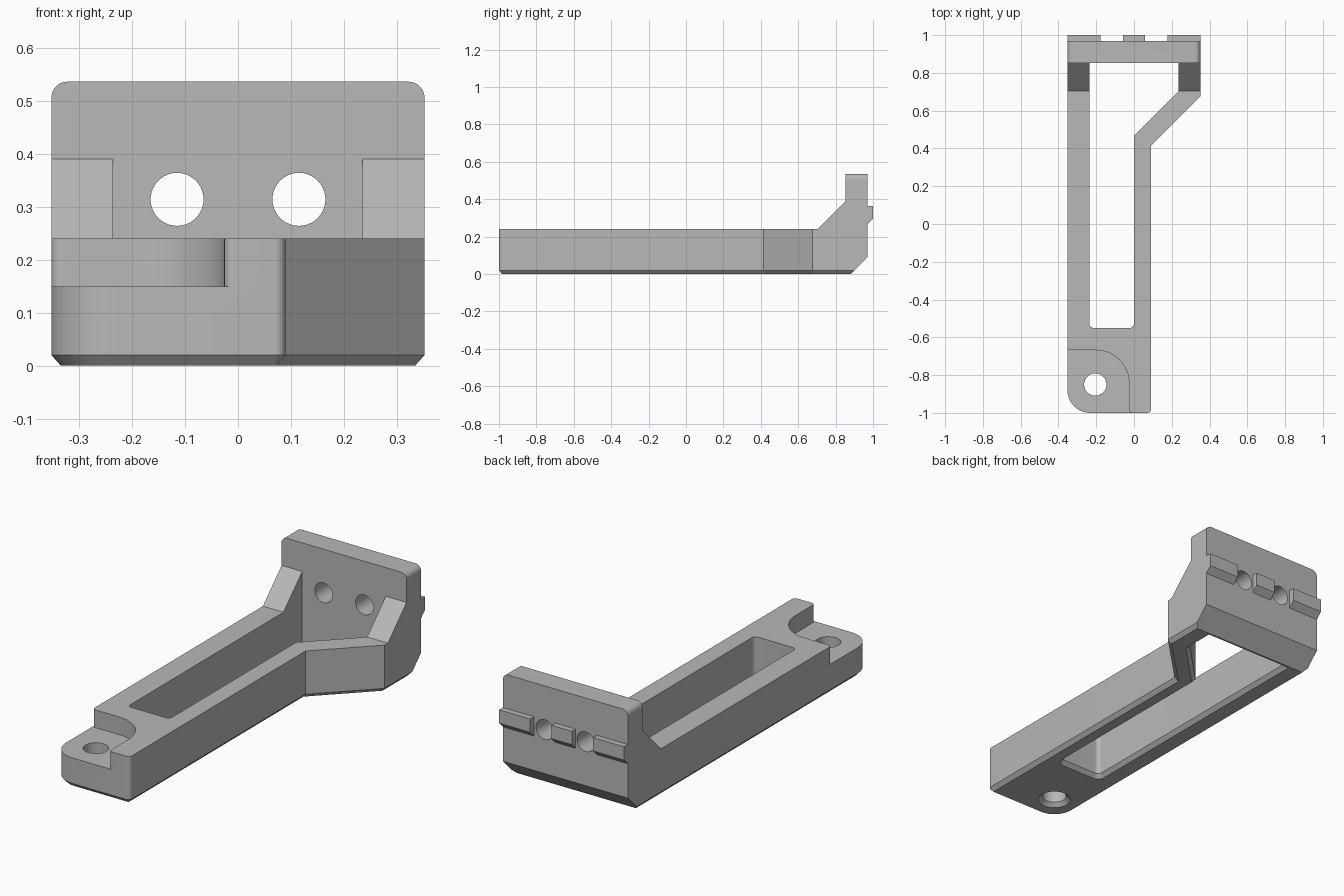
import bpy, bmesh, math
from mathutils import Vector

if "Cube" in bpy.data.objects:
    bpy.data.objects.remove(bpy.data.objects["Cube"])

grey = bpy.data.materials.new("plain grey")
grey.diffuse_color = (0.48, 0.48, 0.48, 1)
grey.use_nodes = True
grey.node_tree.nodes["Principled BSDF"].inputs["Base Color"].default_value = grey.diffuse_color


def rounded(corners, seg=10):
    """2D outline from (x, y, radius) corners, with circular fillets."""
    out = []
    for i, (x, y, r) in enumerate(corners):
        p = Vector((x, y))
        if r == 0:
            out.append(p)
            continue
        a = (Vector(corners[i - 1][:2]) - p).normalized()
        b = (Vector(corners[(i + 1) % len(corners)][:2]) - p).normalized()
        half = a.angle(b) / 2
        c = p + (a + b).normalized() * r / math.sin(half)
        s = p + a * r / math.tan(half) - c
        e = p + b * r / math.tan(half) - c
        turn = -s.angle_signed(e)
        for k in range(seg + 1):
            t = turn * k / seg
            out.append(c + Vector((s.x * math.cos(t) - s.y * math.sin(t),
                                   s.x * math.sin(t) + s.y * math.cos(t))))
    return out


def inset(pts, d):
    """Mitred inset of a counter-clockwise outline (negative grows it)."""
    out = []
    for i, p in enumerate(pts):
        u = (p - pts[i - 1]).normalized()
        v = (pts[(i + 1) % len(pts)] - p).normalized()
        n1, n2 = Vector((-u.y, u.x)), Vector((-v.y, v.x))
        out.append(p + (n1 + n2) * d / (1 + n1.dot(n2)))
    return out


PLANES = {"xy": lambda a, b, h: (a, b, h),
          "yz": lambda a, b, h: (h, a, b),
          "xz": lambda a, b, h: (a, h, b)}


def prism(name, pts, levels, plane="xy"):
    """Stack an outline over (height, inset) levels."""
    bm = bmesh.new()
    pts = [Vector(p) for p in pts]
    rings = [[bm.verts.new(PLANES[plane](p.x, p.y, h)) for p in inset(pts, d)]
             for h, d in levels]
    bm.faces.new(rings[0][::-1])
    bm.faces.new(rings[-1])
    n = len(pts)
    for lo, hi in zip(rings, rings[1:]):
        for i in range(n):
            j = (i + 1) % n
            bm.faces.new((lo[i], lo[j], hi[j], hi[i]))
    bmesh.ops.recalc_face_normals(bm, faces=bm.faces)
    me = bpy.data.meshes.new(name)
    bm.to_mesh(me)
    bm.free()
    me.materials.append(grey)
    ob = bpy.data.objects.new(name, me)
    bpy.context.collection.objects.link(ob)
    return ob


def circle(x, y, r, n=40):
    return [(x + r * math.cos(2 * math.pi * k / n),
             y + r * math.sin(2 * math.pi * k / n)) for k in range(n)]


def combine(body, other, op):
    m = body.modifiers.new(op.lower(), 'BOOLEAN')
    m.operation, m.object, m.solver = op, other, 'EXACT'
    bpy.context.view_layer.objects.active = body
    bpy.ops.object.modifier_apply(modifier=m.name)
    bpy.data.objects.remove(other)


# Arm body: plan outline with a chamfered lower edge
outer = rounded([(-0.352, -1, 0.12), (0.09, -1, 0.02), (0.09, 0.415, 0),
                 (0.352, 0.677, 0), (0.352, 0.97, 0), (-0.352, 0.97, 0)])
body = prism("bracket_arm", outer, [(0, 0.018), (0.02, 0), (0.6, 0)])

# Side silhouette: low arm, sloped gusset, upright plate, cut lower heel
side = [(-1.1, -0.1), (0.78, -0.1), (0.97, 0.09), (0.97, 0.536),
        (0.853, 0.536), (0.853, 0.39), (0.703, 0.24), (-1.1, 0.24)]
combine(body, prism("side_cutter", side, [(-0.5, 0), (0.5, 0)], "yz"), 'INTERSECT')

# Rounded upper corners of the upright plate
front = rounded([(-0.352, -0.1, 0), (0.352, -0.1, 0),
                 (0.352, 0.536, 0.03), (-0.352, 0.536, 0.03)])
combine(body, prism("front_cutter", front, [(-1.2, 0), (1.2, 0)], "xz"), 'INTERSECT')

# Long window between the rails, flared at the underside
window = rounded([(-0.236, -0.55, 0.022), (0, -0.55, 0.022), (0, 0.468, 0),
                  (0.235, 0.703, 0), (0.235, 0.853, 0), (-0.236, 0.853, 0)])
combine(body, prism("window_cutter", window,
                    [(-0.02, -0.036), (0.02, 0), (0.7, 0)]), 'DIFFERENCE')

# Recessed mounting ear
ear = rounded([(-0.5, -1.2, 0), (0.2, -1.2, 0), (0.2, -1, 0), (-0.026, -1, 0.018),
               (-0.026, -0.668, 0.175), (-0.352, -0.668, 0.018),
               (-0.352, -0.5, 0), (-0.5, -0.5, 0)])
combine(body, prism("ear_cutter", ear, [(0.15, 0), (0.5, 0)]), 'DIFFERENCE')
combine(body, prism("ear_hole_cutter", circle(-0.205, -0.85, 0.059),
                    [(-0.02, -0.04), (0.02, 0), (0.4, 0)]), 'DIFFERENCE')

# Locating tabs on the back of the plate
tab = [(0.94, 0.235), (1.0, 0.295), (1.0, 0.363), (0.94, 0.363)]
for x0, x1 in ((-0.352, -0.177), (-0.057, 0.057), (0.177, 0.352)):
    combine(body, prism("locating_tab", tab, [(x0, 0), (x1, 0)], "yz"), 'UNION')

# Two screw holes through the plate
for x in (-0.115, 0.115):
    combine(body, prism("screw_hole_cutter", circle(x, 0.314, 0.05),
                        [(0.7, 0), (1.1, 0)], "xz"), 'DIFFERENCE')

# Smooth the fillets and bores, keep hard edges
bpy.ops.object.select_all(action='DESELECT')
body.select_set(True)
bpy.context.view_layer.objects.active = body
bpy.ops.object.shade_smooth_by_angle(angle=math.radians(25))
